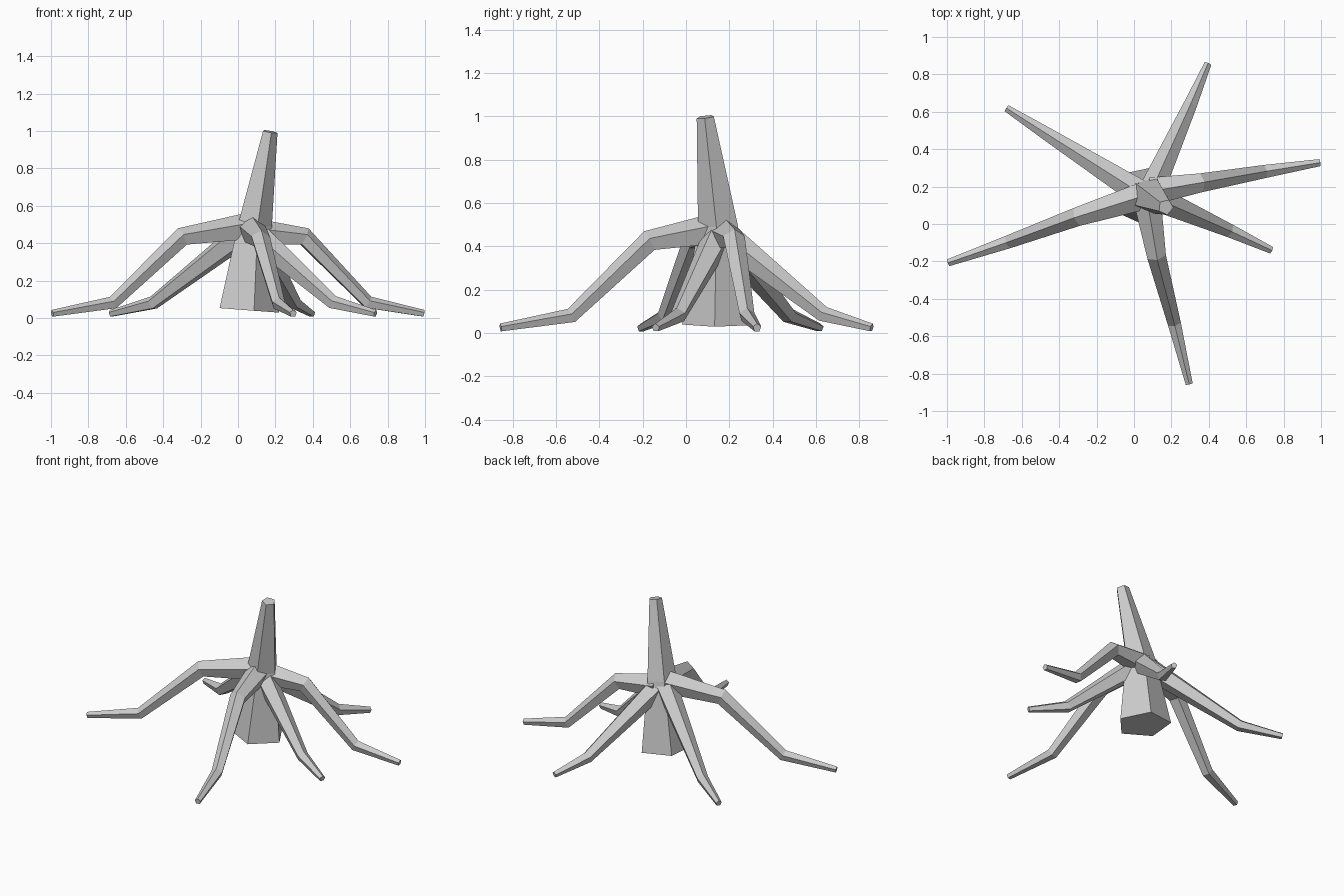
import bpy, bmesh
from math import sin, cos, radians, tau
from mathutils import Vector

if "Cube" in bpy.data.objects:
    bpy.data.objects.remove(bpy.data.objects["Cube"])


def tube(name, path, radii, ref, spin, sides=5):
    """Loft a capped, tapered polygon tube along a path of points."""
    pts = [Vector(p) for p in path]
    bm = bmesh.new()
    rings = []
    for i, (p, r) in enumerate(zip(pts, radii)):
        d_in = (p - pts[i - 1]).normalized() if i else Vector()
        d_out = (pts[i + 1] - p).normalized() if i < len(pts) - 1 else Vector()
        t = (d_in + d_out).normalized()
        u = (ref - t * ref.dot(t)).normalized()
        v = t.cross(u)
        rings.append([bm.verts.new(p + r * (u * cos(a) + v * sin(a)))
                      for a in (spin + tau * k / sides for k in range(sides))])
    for a, b in zip(rings, rings[1:]):
        for k in range(sides):
            n = (k + 1) % sides
            bm.faces.new((a[k], a[n], b[n], b[k]))
    bm.faces.new(rings[0][::-1])
    bm.faces.new(rings[-1])
    bmesh.ops.recalc_face_normals(bm, faces=bm.faces)
    mesh = bpy.data.meshes.new(name)
    bm.to_mesh(mesh)
    bm.free()
    obj = bpy.data.objects.new(name, mesh)
    bpy.context.collection.objects.link(obj)
    return obj


# Leaning, tapered trunk
tube("trunk",
     [(0.05, 0.15, 0.042), (0.085, 0.15, 0.5), (0.17, 0.09, 0.997)],
     [0.172, 0.097, 0.042], Vector((1, 0, 0)), radians(-78))

UP = Vector((0, 0, 1))

# Long limbs: root, elbow, knee, tip
long_limbs = {
    "left": [(0.05, 0.15, 0.485), (-0.30, 0.04, 0.432), (-0.67, -0.095, 0.08), (-0.993, -0.207, 0.024)],
    "right": [(0.09, 0.175, 0.455), (0.355, 0.22, 0.432), (0.695, 0.28, 0.082), (0.993, 0.328, 0.024)],
    "front": [(0.07, 0.13, 0.475), (0.12, -0.17, 0.422), (0.215, -0.53, 0.078), (0.295, -0.855, 0.024)],
}
for side, path in long_limbs.items():
    tube("long_limb_" + side, path, [0.077, 0.053, 0.037, 0.02], UP, 0)

# Short limbs: root, knee, tip
short_limbs = {
    "back": [(0.08, 0.15, 0.47), (0.30, 0.635, 0.085), (0.395, 0.857, 0.024)],
    "back_left": [(0.05, 0.155, 0.47), (-0.455, 0.475, 0.08), (-0.68, 0.618, 0.024)],
    "right": [(0.09, 0.15, 0.45), (0.51, -0.035, 0.082), (0.735, -0.14, 0.024)],
}
for side, path in short_limbs.items():
    tube("short_limb_" + side, path, [0.073, 0.038, 0.02], UP, 0)
